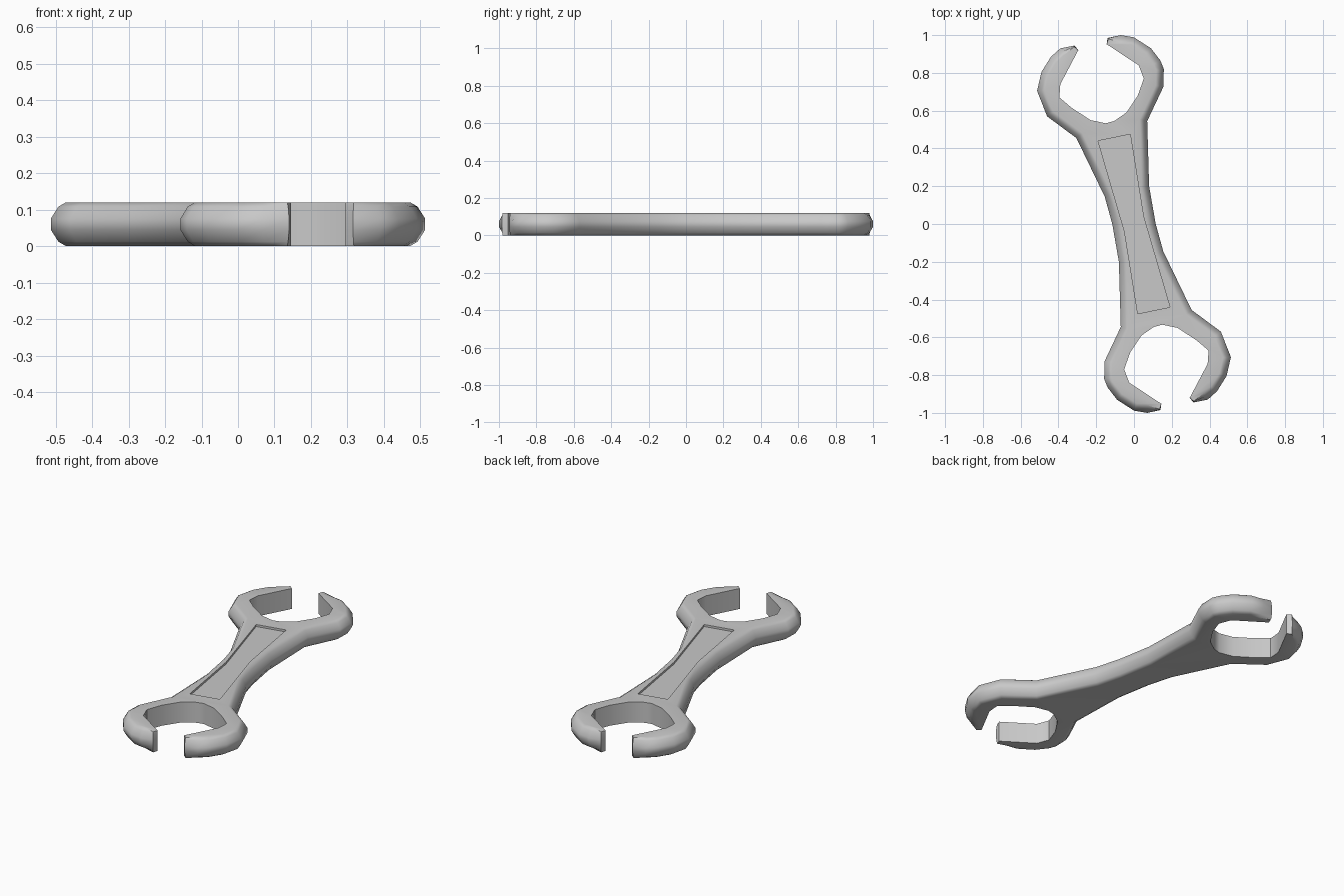
import bpy, bmesh
from mathutils import Vector
from mathutils.geometry import tessellate_polygon

if "Cube" in bpy.data.objects:
    bpy.data.objects.remove(bpy.data.objects["Cube"], do_unlink=True)

steel = bpy.data.materials.new("light_grey_steel")
steel.use_nodes = True
GREY = (0.58, 0.58, 0.58, 1.0)
steel.diffuse_color = GREY
steel.node_tree.nodes["Principled BSDF"].inputs["Base Color"].default_value = GREY

# One half of the plan outline, counterclockwise: outer side, jaw mouth, outer side
outer_a = [(0.08, 0.20), (0.07, 0.545), (0.155, 0.725), (0.158, 0.82), (0.14, 0.865),
           (0.09, 0.93), (0.0, 0.988), (-0.07, 1.0)]
mouth = [(-0.14, 0.985), (-0.145, 0.952), (0.025, 0.84), (0.052, 0.77), (0.02, 0.68),
         (-0.04, 0.59), (-0.105, 0.545), (-0.15, 0.533), (-0.23, 0.55), (-0.33, 0.615),
         (-0.395, 0.67), (-0.39, 0.74), (-0.295, 0.92), (-0.315, 0.945)]
outer_b = [(-0.39, 0.93), (-0.44, 0.885), (-0.49, 0.805), (-0.513, 0.705), (-0.46, 0.57),
           (-0.305, 0.455), (-0.155, 0.145), (-0.115, 0.0)]
recess_half = [(0.05, 0.04), (-0.02, 0.475), (-0.19, 0.44)]

# How far the rounding pulls each point in; the mouth walls stay upright
half_weights = [1.0] * len(outer_a) + [0.0] * len(mouth) + [1.0] * len(outer_b)
half_weights[len(outer_a)] = 0.15
half_weights[len(outer_a) + len(mouth) - 1] = 0.15


def both_ends(points):
    """Repeat the points turned half way round the centre."""
    pts = [Vector(p) for p in points]
    return pts + [-p for p in pts]


def miter(points, i):
    """Outward offset direction at a corner of a counterclockwise outline."""
    a, b, c = points[i - 1], points[i], points[(i + 1) % len(points)]
    d1, d2 = (b - a).normalized(), (c - b).normalized()
    n1, n2 = Vector((d1.y, -d1.x)), Vector((d2.y, -d2.x))
    return (n1 + n2) / max(1.0 + n1.dot(n2), 0.6)


outline = both_ends(outer_a + mouth + outer_b)
weights = half_weights * 2
recess = both_ends(recess_half)
normals = [miter(outline, i) for i in range(len(outline))]

bm = bmesh.new()


def ring(points, z):
    return [bm.verts.new((p.x, p.y, z)) for p in points]


def bridge(low, high):
    n = len(low)
    for i in range(n):
        j = (i + 1) % n
        bm.faces.new((low[i], low[j], high[j], high[i]))


def cap(*loops):
    """Fill a flat region; loops after the first are holes."""
    verts = [v for loop in loops for v in loop]
    for tri in tessellate_polygon([[v.co for v in loop] for loop in loops]):
        bm.faces.new([verts[i] for i in tri])


# Rounded rim: height and inset of each level
levels = [(0.0, 0.04), (0.012, 0.02), (0.045, 0.0),
          (0.075, 0.0), (0.108, 0.02), (0.12, 0.04)]
rings = [ring([p - n * (w * inset) for p, n, w in zip(outline, normals, weights)], z)
         for z, inset in levels]
for low, high in zip(rings, rings[1:]):
    bridge(low, high)

# Underside, top face and the shallow panel sunk into the handle
rim = ring(recess, 0.12)
floor = ring(recess, 0.108)
cap(rings[0])
cap(rings[-1], rim)
bridge(rim, floor)
cap(floor)
bmesh.ops.recalc_face_normals(bm, faces=bm.faces[:])

mesh = bpy.data.meshes.new("wrench_body")
bm.to_mesh(mesh)
bm.free()
mesh.materials.append(steel)
wrench = bpy.data.objects.new("wrench_body", mesh)
bpy.context.collection.objects.link(wrench)

# Smooth rim with crisp jaw tips and panel edges
bpy.ops.object.select_all(action="DESELECT")
wrench.select_set(True)
bpy.context.view_layer.objects.active = wrench
bpy.ops.object.shade_smooth_by_angle(angle=0.68)
shading = wrench.modifiers.new("even_shading", "WEIGHTED_NORMAL")
shading.keep_sharp = True
